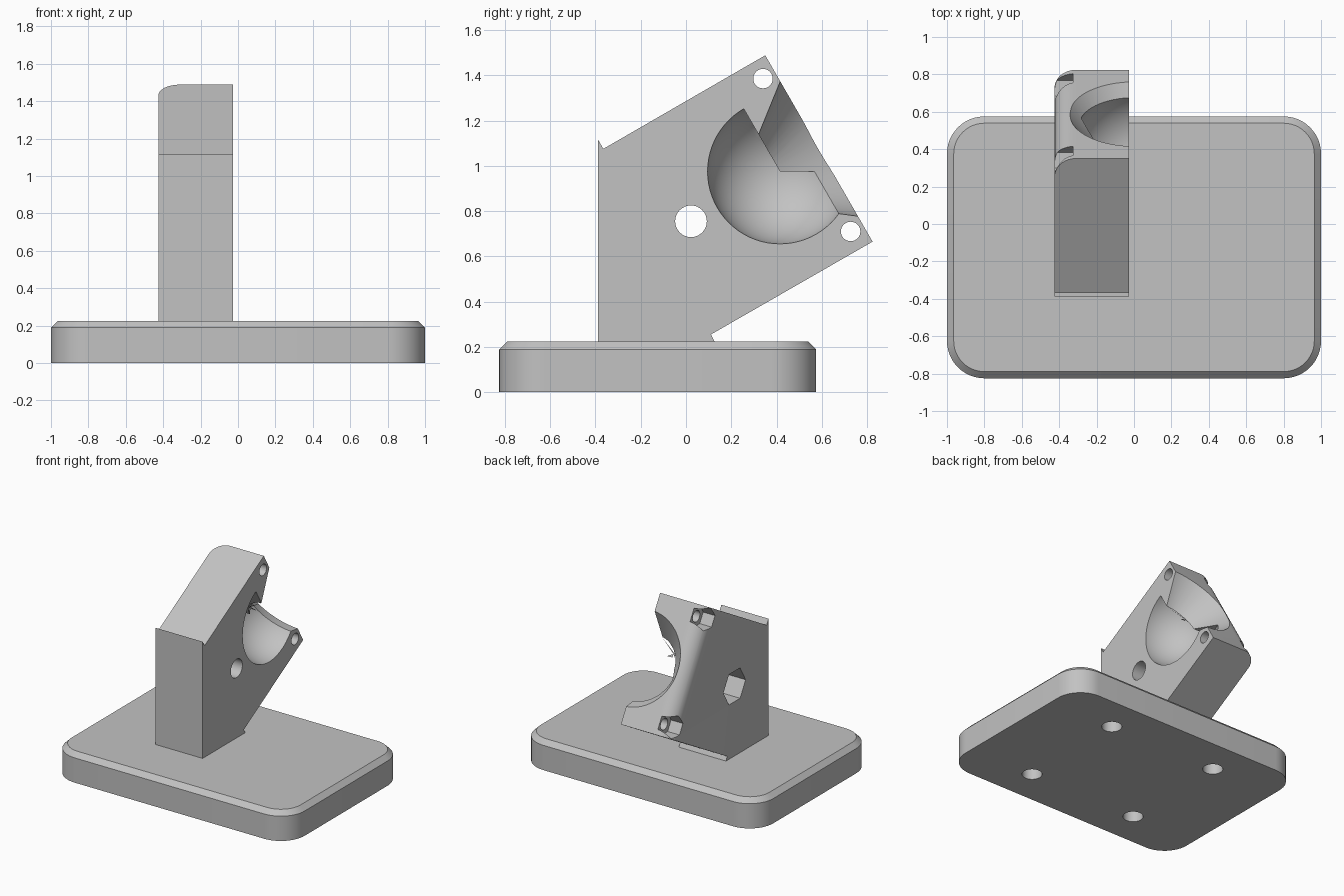
import bpy, bmesh
from math import cos, sin, radians, tau
from mathutils import Matrix, Vector

old = bpy.data.objects.get("Cube")
if old:
    bpy.data.objects.remove(old, do_unlink=True)

grey = bpy.data.materials.new("light grey")
grey.use_nodes = True
grey.diffuse_color = (0.54, 0.54, 0.54, 1)
grey.node_tree.nodes["Principled BSDF"].inputs["Base Color"].default_value = grey.diffuse_color

TILT = radians(30)
AXIS = Vector((0, cos(TILT), sin(TILT)))   # direction the socket opens
SOCKET = Vector((0, 0.415, 0.975))
X_OUT, X_IN = -0.425, -0.027               # outer and mating sides of the bracket


def make(name, bm):
    bmesh.ops.recalc_face_normals(bm, faces=bm.faces[:])
    mesh = bpy.data.meshes.new(name)
    bm.to_mesh(mesh)
    bm.free()
    mesh.materials.append(grey)
    obj = bpy.data.objects.new(name, mesh)
    bpy.context.collection.objects.link(obj)
    return obj


def extrude(points, direction):
    """Solid from a flat outline swept along a direction."""
    bm = bmesh.new()
    face = bm.faces.new([bm.verts.new(p) for p in points])
    swept = bmesh.ops.extrude_face_region(bm, geom=[face])["geom"]
    bmesh.ops.translate(bm, vec=direction,
                        verts=[v for v in swept if isinstance(v, bmesh.types.BMVert)])
    return bm


def prism_x(outline, x0, x1):
    return extrude([(x0, y, z) for y, z in outline], (x1 - x0, 0, 0))


def ring(cy, cz, r, n):
    return [(cy + r * cos(tau * i / n), cz + r * sin(tau * i / n)) for i in range(n)]


def cut(target, cutter):
    """Subtract the cutter, bake the result and drop the cutter."""
    mod = target.modifiers.new("cut", 'BOOLEAN')
    mod.operation, mod.solver, mod.object = 'DIFFERENCE', 'EXACT', cutter
    bpy.context.view_layer.update()
    graph = bpy.context.evaluated_depsgraph_get()
    result = bpy.data.meshes.new_from_object(target.evaluated_get(graph))
    target.modifiers.clear()
    target.data = result
    bpy.data.objects.remove(cutter, do_unlink=True)


def finish(obj):
    bpy.ops.object.select_all(action='DESELECT')
    obj.select_set(True)
    bpy.context.view_layer.objects.active = obj
    bpy.ops.object.shade_smooth_by_angle(angle=radians(25))


# Base plate: rounded rectangle with a chamfered top rim
corners = []
for i, (sx, sy) in enumerate([(1, 1), (-1, 1), (-1, -1), (1, -1)]):
    for k in range(13):
        a = tau / 4 * (i + k / 12)
        corners.append((sx * 0.8 + 0.2 * cos(a), -0.125 + sy * 0.5 + 0.2 * sin(a), 0))
bm = extrude(corners, (0, 0, 0.225))
rim = [e for e in bm.edges if all(v.co.z > 0.2 for v in e.verts)]
bmesh.ops.bevel(bm, geom=rim, offset=0.036, segments=1, affect='EDGES')
base = make("base_plate", bm)

# Blind screw holes in the underside
for sx in (-1, 1):
    for sy in (-1, 1):
        circle = [(x, y, -0.1) for x, y in ring(sx * 0.457, -0.125 + sy * 0.43, 0.07, 32)]
        cut(base, make("hole_cutter", extrude(circle, (0, 0, 0.25))))

# Bracket: upright column merged with a tilted block
outline = [(-0.388, 0.2), (-0.388, 1.115), (-0.365, 1.075), (0.35, 1.488),
           (0.824, 0.665), (0.11, 0.255), (0.125, 0.225), (0.125, 0.2)]
bm = prism_x(outline, X_OUT, X_IN)
# Rounded outer edge of the tilted end face
end_edge = [e for e in bm.edges
            if all(v.co.x < X_OUT + 0.01 and (v.co - SOCKET).dot(AXIS) > 0.17 for v in e.verts)]
bmesh.ops.bevel(bm, geom=end_edge, offset=0.113, segments=12, profile=0.5, affect='EDGES')
bracket = make("bracket", bm)

# Ball socket: sphere with the upper outward sector left solid
bm = bmesh.new()
bmesh.ops.create_uvsphere(bm, u_segments=72, v_segments=36, radius=0.321,
                          matrix=Matrix.Translation(SOCKET) @ Matrix.Rotation(tau / 4, 4, 'Y'))
ball = make("ball_cutter", bm)
cy, cz = SOCKET.y, SOCKET.z
sector = [(cy, cz), (cy + 1, cz), (cy + 1, cz + 1), (cy - sin(TILT), cz + cos(TILT))]
cut(ball, make("sector_cutter", prism_x(sector, -1, 1)))
cut(bracket, ball)

# Flared mouth of the socket
depth = 0.27
bm = bmesh.new()
bmesh.ops.create_cone(bm, cap_ends=True, segments=72, radius1=0.191,
                      radius2=0.191 + 0.77 * depth, depth=depth,
                      matrix=Matrix.Translation(SOCKET + AXIS * depth / 2)
                      @ AXIS.to_track_quat('Z', 'Y').to_matrix().to_4x4())
cut(bracket, make("mouth_cutter", bm))

# Bolt holes with hexagonal nut pockets on the outer side
for y, z, r, hex_r, hex_depth in [(0.34, 1.385, 0.043, 0.083, 0.1),
                                  (0.727, 0.71, 0.043, 0.083, 0.1),
                                  (0.022, 0.755, 0.07, 0.134, 0.18)]:
    cut(bracket, make("bolt_cutter", prism_x(ring(y, z, r, 32), -0.6, 0.2)))
    cut(bracket, make("nut_cutter", prism_x(ring(y, z, hex_r, 6), -0.6, X_OUT + hex_depth)))

finish(base)
finish(bracket)
